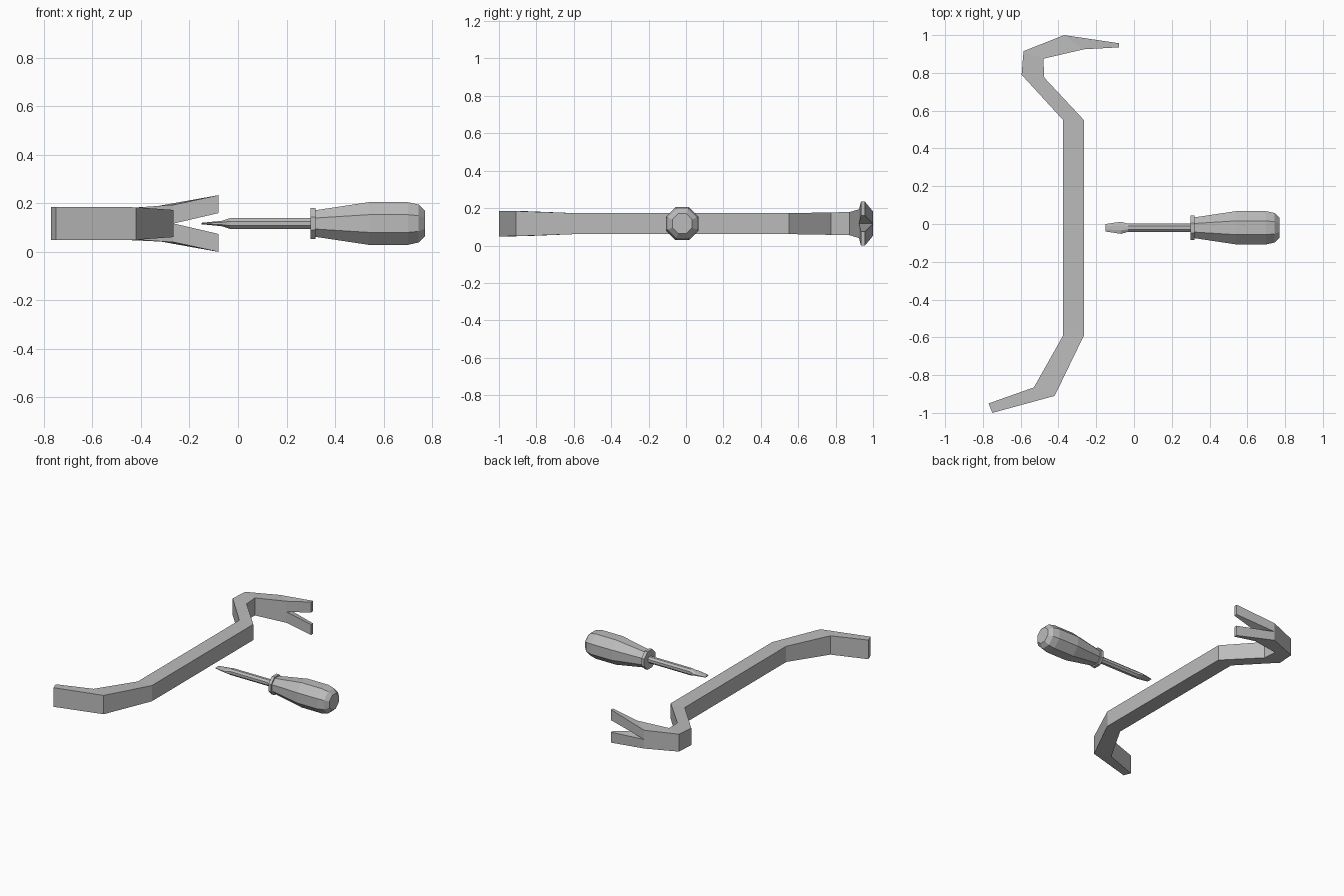
import bpy, bmesh, math

cube = bpy.data.objects.get("Cube")
if cube:
    bpy.data.objects.remove(cube)

MID = 0.117      # height of both tools' centre plane
AXIS_Y = -0.02   # screwdriver axis

steel = bpy.data.materials.new("grey steel")
steel.use_nodes = True
GREY = (0.5, 0.5, 0.5, 1)
steel.diffuse_color = GREY
steel.node_tree.nodes["Principled BSDF"].inputs["Base Color"].default_value = GREY


def loft(name, rings):
    """Skin a list of equal-length rings and cap both ends."""
    bm = bmesh.new()
    loops = [[bm.verts.new(p) for p in ring] for ring in rings]
    n = len(loops[0])
    for a, b in zip(loops, loops[1:]):
        for i in range(n):
            j = (i + 1) % n
            bm.faces.new((a[i], a[j], b[j], b[i]))
    bm.faces.new(loops[0])
    bm.faces.new(loops[-1][::-1])
    bmesh.ops.recalc_face_normals(bm, faces=bm.faces)
    mesh = bpy.data.meshes.new(name)
    bm.to_mesh(mesh)
    bm.free()
    mesh.materials.append(steel)
    obj = bpy.data.objects.new(name, mesh)
    bpy.context.collection.objects.link(obj)
    return obj


def bar_ring(left, right, half_l, half_r):
    return [(*left, MID - half_l), (*right, MID - half_r),
            (*right, MID + half_r), (*left, MID + half_l)]


def octagon(x, half_y, half_z):
    k = 1 / math.cos(math.pi / 8)
    angles = [math.pi / 8 + i * math.pi / 4 for i in range(8)]
    return [(x, AXIS_Y + half_y * k * math.cos(a), MID + half_z * k * math.sin(a))
            for a in angles]


# Crowbar: bent bar from chisel end to the fork root
outer_root, inner_root = (-0.37, 1.0), (-0.265, 0.925)
loft("crowbar_bar", [
    bar_ring((-0.77, -0.95), (-0.75, -1.0), 0.068, 0.068),
    bar_ring((-0.53, -0.865), (-0.42, -0.91), 0.067, 0.067),
    bar_ring((-0.375, -0.59), (-0.265, -0.59), 0.056, 0.056),
    bar_ring((-0.375, 0.55), (-0.265, 0.55), 0.056, 0.056),
    bar_ring((-0.595, 0.79), (-0.475, 0.775), 0.06, 0.06),
    bar_ring((-0.585, 0.915), (-0.48, 0.875), 0.062, 0.062),
    bar_ring(outer_root, inner_root, 0.065, 0.077),
])

# Crowbar: two flared claws, one above and one below the notch
for name, s in (("upper_claw", 1), ("lower_claw", -1)):
    tip_out, tip_in = (-0.08, 0.957), (-0.08, 0.935)
    loft(name, [
        [(*outer_root, MID), (*inner_root, MID),
         (*inner_root, MID + s * 0.077), (*outer_root, MID + s * 0.065)],
        [(*tip_out, MID + s * 0.043), (*tip_in, MID + s * 0.043),
         (*tip_in, MID + s * 0.117), (*tip_out, MID + s * 0.117)],
    ])

# Screwdriver: flattened blade and shaft, collar, faceted handle
loft("screwdriver_shaft", [
    octagon(-0.15, 0.02, 0.003), octagon(-0.068, 0.032, 0.011),
    octagon(-0.033, 0.022, 0.022), octagon(0.3, 0.022, 0.022)])
loft("screwdriver_collar", [octagon(0.298, 0.064, 0.064), octagon(0.32, 0.064, 0.064)])
loft("screwdriver_handle", [octagon(x, r, r) for x, r in (
    (0.32, 0.055), (0.54, 0.088), (0.7, 0.088), (0.745, 0.078), (0.77, 0.053))])
